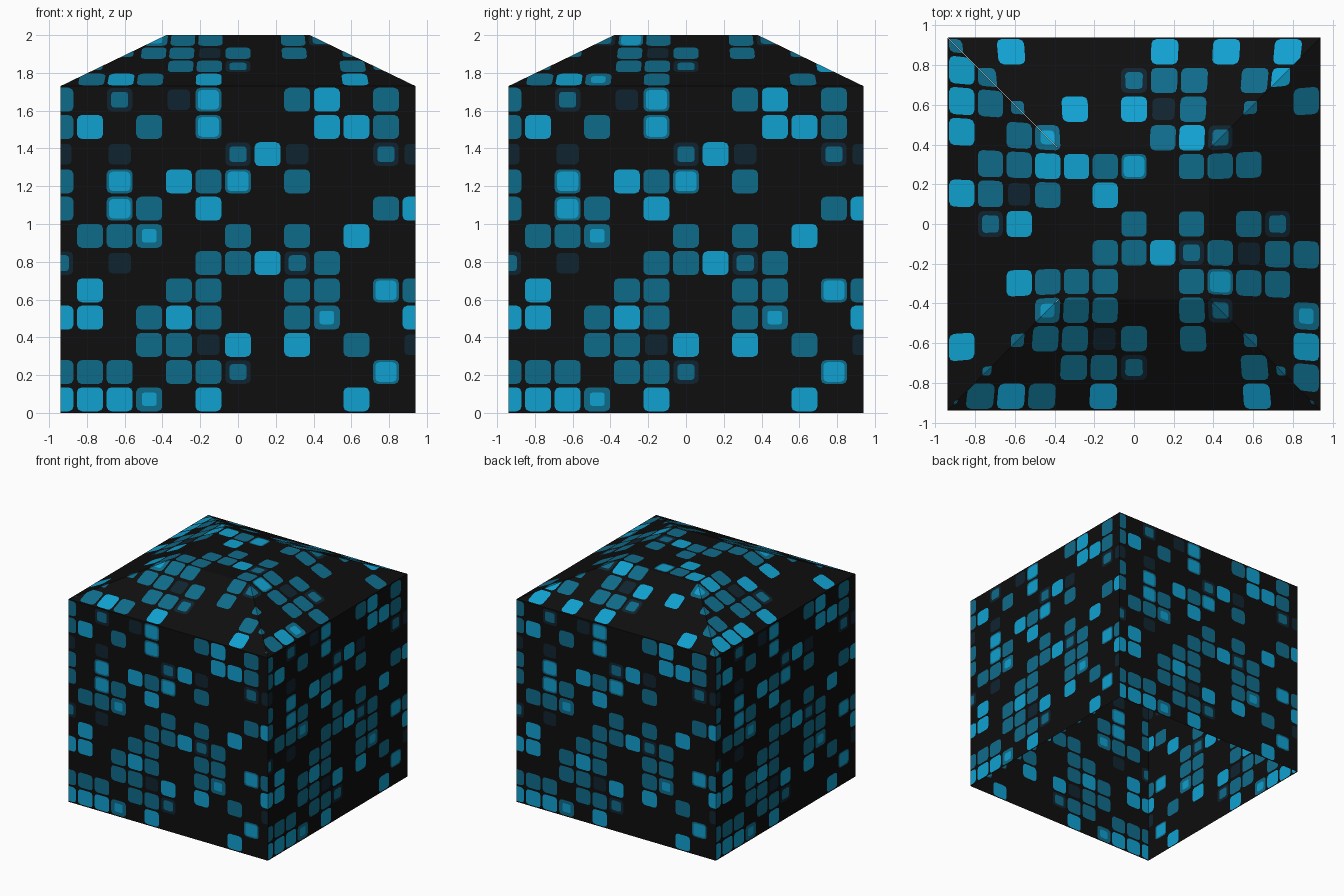
import bpy, bmesh, math
from mathutils import Matrix, Vector

if "Cube" in bpy.data.objects:
    bpy.data.objects.remove(bpy.data.objects["Cube"])

HALF, FLAT = 0.94, 0.38        # half width of the body, half width of the roof plateau
WALL_H, TOP = 1.73, 2.0


def material(name, rgb):
    lin = [((c / 255 + 0.055) / 1.055) ** 2.4 if c > 10 else c / 255 / 12.92 for c in rgb]
    m = bpy.data.materials.new(name)
    m.diffuse_color = (*lin, 1)
    m.use_nodes = True
    m.node_tree.nodes["Principled BSDF"].inputs["Base Color"].default_value = m.diffuse_color
    return m


MATS = [material("black", (14, 14, 14)),
        material("dark_navy", (16, 36, 48)),
        material("mid_teal", (15, 107, 138)),
        material("bright_cyan", (16, 161, 208))]

# Tile types: nested rounded squares as (half size in cells, material)
TILES = {
    '.': [],
    'd': [(0.38, 1)],
    'm': [(0.44, 2)],
    'b': [(0.44, 3)],
    's': [(0.28, 2)],
    'n': [(0.43, 1), (0.29, 2)],
    'r': [(0.44, 2), (0.25, 3)],
    'e': [(0.44, 2), (0.36, 3)],
}

# Tile layout of every wall (top row first)
WALL = ["m.n.de..mb.m.",
        "mb.m.e...bbm.",
        "d.d...nbd..nd",
        "m.e.bme.m....",
        "m.em.b.....mb",
        ".mmr..m.m.b..",
        "n.d..mmbnm...",
        ".b..mm..mm.em",
        "bb.mbm..mr..b",
        "...mmdb.b.m.d",
        "mmm.mmn....e.",
        "bbbr.b....b.."]

# Tile layout of the roof seen from above (back row first)
ROOF = ["m.b....b.b.b.",
        "bm....nmm.mb.",
        "bms.b.bdm.s.m",
        "b.mr...mbn...",
        ".mmbbme.mmm..",
        "bmdm.b.......",
        ".nb...m.m.mn.",
        ".....mmbnmdmm",
        "..bmmm..memm.",
        "...rmm..mn..r",
        "b.smmdm.m.s.b",
        ".s..mmn...msm",
        "smbm.b....b.s"]


def rounded(h):
    """Rounded square, three points per corner, counter-clockwise."""
    r, pts = h * 0.38, []
    for k in range(4):
        cx = (h - r) * (1 if k in (0, 3) else -1)
        cy = (h - r) * (1 if k in (0, 1) else -1)
        for j in range(3):
            a = math.pi / 2 * k + math.pi / 4 * j
            pts.append((cx + r * math.cos(a), cy + r * math.sin(a)))
    return pts


def sheet(layout, px, py):
    """Flat tiled sheet in the XY plane, centred on the origin."""
    bm = bmesh.new()
    rows, cols = len(layout), len(layout[0])

    def face(verts, mat):
        bm.faces.new(verts).material_index = mat

    for j, row in enumerate(layout):
        for i, code in enumerate(row):
            cx, cy = i - (cols - 1) / 2, (rows - 1) / 2 - j

            def ring(pts):
                return [bm.verts.new(((cx + x) * px, (cy + y) * py, 0)) for x, y in pts]

            c = ring([(.5, .5), (-.5, .5), (-.5, -.5), (.5, -.5)])
            inner, mat = None, 0
            for size, nxt in TILES[code]:
                p = ring(rounded(size))
                if inner is None:          # border between the cell and the tile
                    for k in range(4):
                        a, b, d = p[3 * k:3 * k + 3]
                        face((c[k], b, a), 0)
                        face((c[k], d, b), 0)
                        face((c[k], c[(k + 1) % 4], p[(3 * k + 3) % 12], d), 0)
                else:                      # rim between two nested tiles
                    for k in range(12):
                        n = (k + 1) % 12
                        face((inner[k], inner[n], p[n], p[k]), mat)
                inner, mat = p, nxt
            face(inner or c, mat)
    bmesh.ops.remove_doubles(bm, verts=bm.verts, dist=1e-5)
    return bm


def clip(bm, point, outward):
    bmesh.ops.bisect_plane(bm, geom=bm.verts[:] + bm.edges[:] + bm.faces[:], dist=1e-6,
                           plane_co=Vector(point), plane_no=Vector(outward), clear_outer=True)


def finish(bm, name):
    me = bpy.data.meshes.new(name)
    bm.to_mesh(me)
    bm.free()
    for m in MATS:
        me.materials.append(m)
    bpy.context.collection.objects.link(bpy.data.objects.new(name, me))


def turn(k):
    return Matrix.Rotation(math.pi / 2 * k, 4, 'Z')


for k, side in enumerate(("front", "right", "back", "left")):
    # Wall
    bm = sheet(WALL, HALF / 6, WALL_H / 12)
    clip(bm, (HALF, 0, 0), (1, 0, 0))
    clip(bm, (-HALF, 0, 0), (-1, 0, 0))
    bm.transform(turn(k) @ Matrix.Translation((0, -HALF, WALL_H / 2))
                 @ Matrix.Rotation(math.pi / 2, 4, 'X'))
    finish(bm, side + "_wall")

    # Roof slope: wedge of the roof sheet, fanned out slightly towards the eave
    bm = sheet(ROOF, HALF * 2 / 13, HALF * 2 / 13)
    bm.transform(turn(-k))
    clip(bm, (0, -FLAT, 0), (0, 1, 0))
    for v in bm.verts:
        v.co.x *= 1 + 0.08 * (-v.co.y - FLAT) / (HALF - FLAT)
    clip(bm, (0, 0, 0), (1, 1, 0))
    clip(bm, (0, 0, 0), (-1, 1, 0))
    for v in bm.verts:
        v.co.z = TOP - (TOP - WALL_H) * (-v.co.y - FLAT) / (HALF - FLAT)
    bm.transform(turn(k))
    finish(bm, side + "_roof_slope")

# Flat roof plateau
bm = sheet(ROOF, HALF * 2 / 13, HALF * 2 / 13)
for n in ((1, 0, 0), (-1, 0, 0), (0, 1, 0), (0, -1, 0)):
    clip(bm, Vector(n) * FLAT, n)
bm.transform(Matrix.Translation((0, 0, TOP)))
finish(bm, "roof_plateau")
